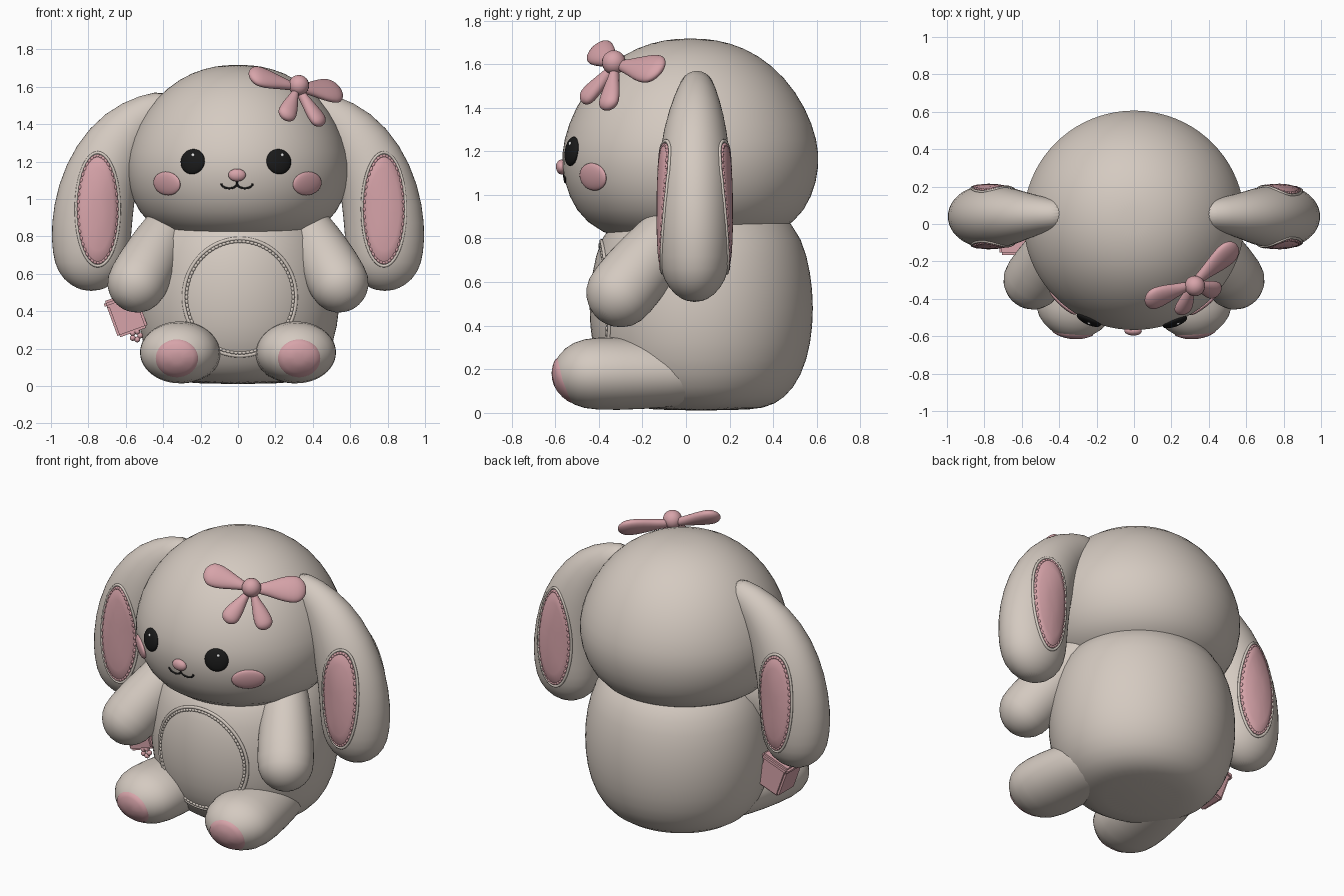
import bpy, bmesh, math
from mathutils import Vector, Matrix
from mathutils.bvhtree import BVHTree

cube = bpy.data.objects.get("Cube")
if cube:
    bpy.data.objects.remove(cube)


def material(name, rgb):
    m = bpy.data.materials.new(name)
    m.use_nodes = True
    m.diffuse_color = (*rgb, 1)
    m.node_tree.nodes["Principled BSDF"].inputs["Base Color"].default_value = (*rgb, 1)
    return m


FUR = material("warm beige", (0.66, 0.59, 0.53))
PINK = material("soft pink", (0.68, 0.37, 0.40))
BLACK = material("black", (0.01, 0.01, 0.01))
WHITE = material("white", (0.9, 0.9, 0.9))
X, Y, Z = Vector((1, 0, 0)), Vector((0, 1, 0)), Vector((0, 0, 1))


def finish(name, bm, mat, subsurf=0, smooth=True):
    bmesh.ops.recalc_face_normals(bm, faces=bm.faces)
    for f in bm.faces:
        f.smooth = smooth
    me = bpy.data.meshes.new(name)
    bm.to_mesh(me)
    bm.free()
    me.materials.append(mat)
    ob = bpy.data.objects.new(name, me)
    bpy.context.collection.objects.link(ob)
    if subsurf:
        mod = ob.modifiers.new("smooth", "SUBSURF")
        mod.levels = mod.render_levels = subsurf
    return ob


def loft(name, rings, hint, mat, caps=(0, 0), sides=24):
    """Skin elliptical rings (centre, half width, half depth); caps are dome lengths."""
    pts = [Vector(r[0]) for r in rings]
    n = len(pts)
    tan = [(pts[min(i + 1, n - 1)] - pts[max(i - 1, 0)]).normalized() for i in range(n)]
    full = [(p, t, r[1], r[2]) for p, t, r in zip(pts, tan, rings)]
    for cap, sign in zip(caps, (-1, 1)):
        p, t, w, d = full[0] if sign < 0 else full[-1]
        for deg in (30, 58, 80) if cap else ():
            a = math.radians(deg)
            ring = (p + t * sign * cap * math.sin(a), t, w * math.cos(a), d * math.cos(a))
            full.insert(0 if sign < 0 else len(full), ring)
    bm = bmesh.new()
    loops = []
    for p, t, w, d in full:
        u = t.cross(hint).normalized()
        v = u.cross(t)
        angles = [math.tau * k / sides for k in range(sides)]
        loops.append([bm.verts.new(p + u * w * math.cos(a) + v * d * math.sin(a)) for a in angles])
    for a, b in zip(loops, loops[1:]):
        for k in range(sides):
            j = (k + 1) % sides
            bm.faces.new((a[k], a[j], b[j], b[k]))
    bm.faces.new(loops[0])
    bm.faces.new(loops[-1])
    return finish(name, bm, mat, 1)


def surface(ob):
    bpy.context.view_layer.update()
    return BVHTree.FromObject(ob, bpy.context.evaluated_depsgraph_get())


def drop(tree, x, z, side=-1):
    """Point and normal where a ray along y meets the surface."""
    hit = tree.ray_cast(Vector((x, 3 * side, z)), Vector((0, -side, 0)))
    return hit[0], hit[1]


def patch(name, tree, x, z, rx, rz, mat, side=-1, sides=40):
    """Thin oval plate draped on a surface."""
    bm = bmesh.new()
    grid = []
    for f in (0.25, 0.5, 0.75, 0.94, 1.0):
        row = []
        for k in range(sides):
            a = math.tau * k / sides
            p, _ = drop(tree, x + rx * f * math.cos(a), z + rz * f * math.sin(a), side)
            row.append(bm.verts.new(p + Y * side * (0.006 if f < 1 else -0.002)))
        grid.append(row)
    bm.faces.new(grid[0])
    for a, b in zip(grid, grid[1:]):
        for k in range(sides):
            j = (k + 1) % sides
            bm.faces.new((a[k], a[j], b[j], b[k]))
    ob = finish(name, bm, mat)
    if sum(p.normal.y for p in ob.data.polygons) * side < 0:
        ob.data.flip_normals()
    return ob


def oval(tree, x, z, rx, rz, count, side):
    angles = [math.tau * k / count for k in range(count)]
    return [drop(tree, x + rx * math.cos(a), z + rz * math.sin(a), side)[0] for a in angles]


def stitches(name, tree, x, z, rx, rz, count, mat, side=-1, r=0.009):
    """Ring of small elongated beads lying on a surface."""
    pts = oval(tree, x, z, rx, rz, count, side)
    bm = bmesh.new()
    for i, p in enumerate(pts):
        t = pts[(i + 1) % count] - pts[i - 1]
        m = Matrix.Translation(p) @ t.to_track_quat("X", "Z").to_matrix().to_4x4()
        m = m @ Matrix.Diagonal((1.6, 1, 1, 1))
        bmesh.ops.create_icosphere(bm, subdivisions=2, radius=r, matrix=m)
    return finish(name, bm, mat)


def cord(name, pts, radius, mat, closed=False):
    cu = bpy.data.curves.new(name, "CURVE")
    cu.dimensions = "3D"
    cu.bevel_depth = radius
    cu.bevel_resolution = 2
    cu.use_fill_caps = True
    sp = cu.splines.new("POLY")
    sp.points.add(len(pts) - 1)
    for q, p in zip(sp.points, pts):
        q.co = (*p, 1)
    sp.use_cyclic_u = closed
    cu.materials.append(mat)
    ob = bpy.data.objects.new(name, cu)
    bpy.context.collection.objects.link(ob)
    return ob


def button(name, tree, x, z, size, mat, lift=0.0):
    """Flattened ball set on a surface, facing along its normal."""
    p, nrm = drop(tree, x, z)
    m = Matrix.Translation(p + nrm * lift) @ nrm.to_track_quat("Z", "Y").to_matrix().to_4x4()
    bm = bmesh.new()
    bmesh.ops.create_uvsphere(bm, u_segments=28, v_segments=16, radius=1,
                              matrix=m @ Matrix.Diagonal((*size, 1)))
    return finish(name, bm, mat)


def lathe(name, y, profile, rx, ry):
    rings = [((0, y, z), r * rx, r * ry) for r, z in profile]
    return loft(name, rings, Y, FUR, sides=40)


# Body and head
body = lathe("body", 0.07, [(0.45, 0.01), (0.66, 0.035), (0.83, 0.11), (0.95, 0.24), (1, 0.4),
                            (1, 0.56), (0.95, 0.72), (0.84, 0.87), (0.5, 1.0)], 0.545, 0.515)
head = lathe("head", 0.02, [(0.1, 1.718), (0.3, 1.7), (0.52, 1.645), (0.73, 1.54), (0.89, 1.4),
                            (0.98, 1.25), (0.995, 1.13), (0.94, 0.99), (0.81, 0.87), (0.55, 0.79),
                            (0.2, 0.765)], 0.603, 0.598)

# Arms, legs and ears with their plates and stitching
for s, side in ((1, "left"), (-1, "right")):
    loft(side + "_arm", [((0.37 * s, -0.05, 0.85), 0.13, 0.13), ((0.45 * s, -0.17, 0.71), 0.155, 0.155),
                         ((0.54 * s, -0.3, 0.55), 0.168, 0.168)], X, FUR, (0.12, 0.16))
    leg = loft(side + "_leg", [((0.26 * s, 0.0, 0.18), 0.19, 0.15), ((0.29 * s, -0.2, 0.18), 0.21, 0.165),
                               ((0.315 * s, -0.42, 0.18), 0.222, 0.172)], Z, FUR, (0.1, 0.195))
    patch(side + "_foot_pad", surface(leg), 0.327 * s, 0.148, 0.115, 0.103, PINK)
    ear = loft(side + "_ear", [((0.34 * s, 0.05, 1.51), 0.08, 0.07), ((0.47 * s, 0.05, 1.47), 0.105, 0.09),
                               ((0.6 * s, 0.045, 1.365), 0.155, 0.13), ((0.7 * s, 0.04, 1.21), 0.19, 0.162),
                               ((0.76 * s, 0.04, 1.03), 0.212, 0.172), ((0.785 * s, 0.04, 0.85), 0.218, 0.172),
                               ((0.785 * s, 0.04, 0.71), 0.21, 0.168)], Y, FUR, (0, 0.205))
    tree = surface(ear)
    cx = 0.765 * s + 0.015
    for face, label in ((-1, "front"), (1, "back")):
        part = side + "_ear_" + label
        patch(part + "_lining", tree, cx, 0.945, 0.11, 0.295, PINK, face)
        stitches(part + "_stitches", tree, cx, 0.945, 0.103, 0.285, 44, PINK, face)
        cord(part + "_rim", oval(tree, cx, 0.945, 0.116, 0.303, 64, face), 0.008, FUR, True)

# Belly panel outline
tree = surface(body)
stitches("belly_stitches", tree, 0.01, 0.475, 0.285, 0.298, 84, FUR)
cord("belly_rim", oval(tree, 0.01, 0.475, 0.3, 0.313, 96, -1), 0.01, FUR, True)

# Face
tree = surface(head)
for s, side in ((1, "left"), (-1, "right")):
    ex = 0.23 * s - 0.012
    button(side + "_eye", tree, ex, 1.2, (0.07, 0.068, 0.024), BLACK)
    button(side + "_eye_glint", tree, ex + 0.01, 1.232, (0.009, 0.009, 0.006), WHITE, 0.021)
    button(side + "_cheek", tree, 0.375 * s - 0.005, 1.083, (0.096, 0.064, 0.02), PINK)
    arc = [(s * (0.042 - 0.042 * math.cos(a)) - 0.005, 1.083 - 0.026 * math.sin(a))
           for a in (math.pi * k / 10 for k in range(11))]
    cord(side + "_mouth_curve", [drop(tree, *p)[0] for p in arc], 0.0055, BLACK)
cord("mouth_line", [drop(tree, -0.005, z)[0] for z in (1.11, 1.095, 1.08)], 0.0055, BLACK)
button("nose", tree, -0.005, 1.128, (0.047, 0.034, 0.025), PINK, 0.006)

# Bow on the head
knot = Vector((0.315, -0.32, 1.595))
out = Vector((0.5, -0.55, 0.65)).normalized()


def petal(name, tip, width):
    tip = Vector(tip)
    rings = [(knot.lerp(tip, f), width * w, 0.02 + 0.016 * w)
             for f, w in ((0.05, 0.3), (0.3, 0.45), (0.6, 0.85), (0.85, 1.0))]
    return loft(name, rings, out, PINK, (0, width * 0.85), 16)


petal("bow_right_loop", (0.08, -0.41, 1.665), 0.075)
petal("bow_left_loop", (0.53, -0.13, 1.575), 0.085)
petal("bow_right_tail", (0.255, -0.47, 1.435), 0.055)
petal("bow_left_tail", (0.445, -0.36, 1.4), 0.055)
bm = bmesh.new()
bmesh.ops.create_uvsphere(bm, u_segments=20, v_segments=12, radius=0.055,
                          matrix=Matrix.Translation(knot + out * 0.02))
finish("bow_knot", bm, PINK)

# Small bag at the right hip, with a lid and a charm
tilt = Matrix.Translation((-0.595, -0.07, 0.38)) @ Matrix.Rotation(math.radians(-20), 4, "Y")
for name, offset, size in (("bag", (0, 0, 0), (0.17, 0.17, 0.2)),
                           ("bag_lid", (0, 0, 0.09), (0.19, 0.19, 0.04))):
    bm = bmesh.new()
    bmesh.ops.create_cube(bm, size=1, matrix=tilt @ Matrix.Translation(offset) @ Matrix.Diagonal((*size, 1)))
    bmesh.ops.bevel(bm, geom=bm.edges[:], offset=0.012, segments=2, affect="EDGES")
    finish(name, bm, PINK, smooth=False)
bm = bmesh.new()
for k in range(5):
    a = math.tau * k / 5
    spot = Matrix.Translation((-0.545 + 0.022 * math.cos(a), -0.13, 0.27 + 0.022 * math.sin(a)))
    bmesh.ops.create_icosphere(bm, subdivisions=2, radius=0.016, matrix=spot)
finish("bag_charm", bm, PINK)
